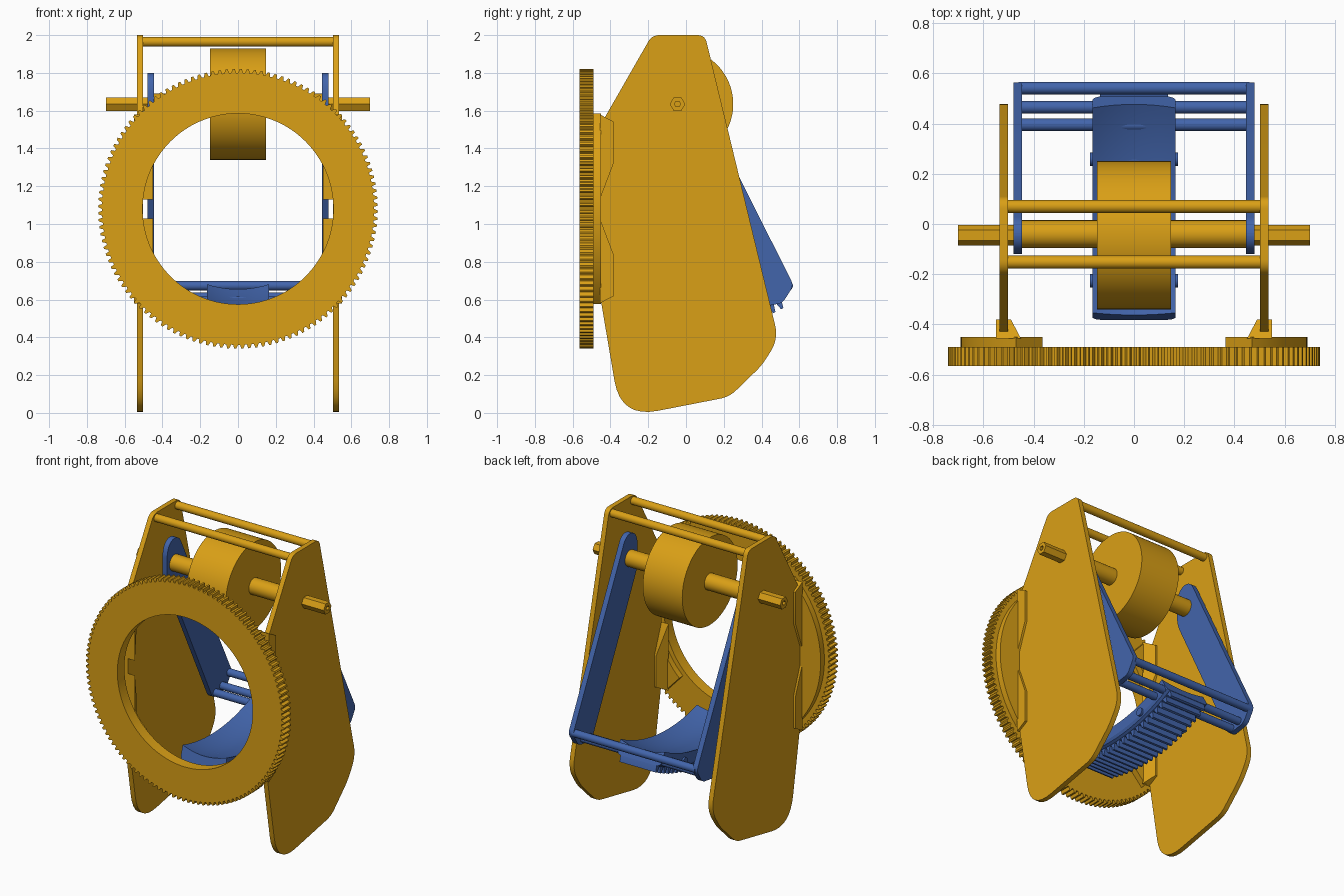
import bpy, bmesh
from math import sin, cos, pi, radians
from mathutils import Vector

cube = bpy.data.objects.get("Cube")
if cube:
    bpy.data.objects.remove(cube, do_unlink=True)


def make_material(name, rgb):
    m = bpy.data.materials.new(name)
    m.use_nodes = True
    m.diffuse_color = (*rgb, 1)
    m.node_tree.nodes["Principled BSDF"].inputs["Base Color"].default_value = (*rgb, 1)
    return m


GOLD = make_material("golden_yellow", (0.70, 0.35, 0.008))
BLUE = make_material("medium_blue", (0.055, 0.13, 0.41))
AXLE_Y, AXLE_Z = -0.045, 1.635


def finish(name, bm, mat):
    bmesh.ops.recalc_face_normals(bm, faces=bm.faces[:])
    mesh = bpy.data.meshes.new(name)
    bm.to_mesh(mesh)
    bm.free()
    mesh.materials.append(mat)
    ob = bpy.data.objects.new(name, mesh)
    bpy.context.collection.objects.link(ob)
    bpy.ops.object.select_all(action="DESELECT")
    ob.select_set(True)
    bpy.context.view_layer.objects.active = ob
    bpy.ops.object.shade_smooth_by_angle(angle=radians(25))
    return ob


def loft(name, rings, mat):
    """Skin a list of equal closed sections and cap the ends."""
    bm = bmesh.new()
    loops = [[bm.verts.new(p) for p in ring] for ring in rings]
    n = len(loops[0])
    for a, b in zip(loops, loops[1:]):
        for i in range(n):
            j = (i + 1) % n
            bm.faces.new((a[i], a[j], b[j], b[i]))
    bm.faces.new(loops[0])
    bm.faces.new(loops[-1])
    return finish(name, bm, mat)


def prism_x(name, pts, x0, x1, mat):
    return loft(name, [[(x, y, z) for y, z in pts] for x in (x0, x1)], mat)


def rod(name, y, z, radius, x0, x1, mat, sides=32):
    pts = [(y + radius * cos(2 * pi * i / sides), z + radius * sin(2 * pi * i / sides))
           for i in range(sides)]
    return prism_x(name, pts, x0, x1, mat)


def band(name, outer, inner, place, d0, d1, mat, closed):
    """Solid between two matching outlines, given depth by place(u, v, d)."""
    bm = bmesh.new()
    rows = [[bm.verts.new(place(u, v, d)) for u, v in line]
            for line, d in ((outer, d0), (outer, d1), (inner, d1), (inner, d0))]
    n = len(outer)
    for k in range(4):
        a, b = rows[k], rows[(k + 1) % 4]
        for i in range(n if closed else n - 1):
            j = (i + 1) % n
            bm.faces.new((a[i], a[j], b[j], b[i]))
    if not closed:
        for i in (0, n - 1):
            bm.faces.new([r[i] for r in rows])
    return finish(name, bm, mat)


def rounded(corners, steps=8):
    """Round each (y, z, radius) corner with a short curve."""
    out = []
    for i, (y, z, r) in enumerate(corners):
        p = Vector((y, z))
        if r == 0:
            out.append((y, z))
            continue
        a = (Vector(corners[i - 1][:2]) - p).normalized()
        b = (Vector(corners[(i + 1) % len(corners)][:2]) - p).normalized()
        s, e = p + a * r, p + b * r
        for k in range(steps + 1):
            t = k / steps
            out.append(tuple(s * (1 - t) ** 2 + p * 2 * t * (1 - t) + e * t * t))
    return out


def polar(r, t):
    return r * cos(t), r * sin(t)


def on_ring(u, v, d):
    return u, d, 1.08 + v


def in_side(u, v, d):
    return d, u, v


# Toothed ring at the front
teeth, outer, inner = 124, [], []
for i in range(teeth):
    for f, r in ((0, .72), (.3, .72), (.45, .74), (.75, .74)):
        t = 2 * pi * (i + f) / teeth
        outer.append(polar(r, t))
        inner.append(polar(.505, t))
band("toothed_ring", outer, inner, on_ring, -.565, -.49, GOLD, True)

# Outlines of the side parts, in y and z
panel = rounded([(-.18, 2, .04), (.1, 2, .04), (.49, .39, .08), (.4, .25, .04),
                 (.23, .085, .05), (-.345, -.027, .2), (-.455, .62, .03),
                 (-.455, 1.52, .03)])
arm = rounded([(-.085, 1.8, .05), (.005, 1.8, .05), (.57, .675, .03), (.51, .58, .03),
               (.37, .56, .04), (-.12, 1.55, .05), (-.12, 1.73, .04)])
hexagon = [polar(.041, i * pi / 3) for i in range(6)]

for s, side in ((1, "left"), (-1, "right")):
    prism_x(side + "_side_panel", panel, s * .502, s * .535, GOLD)
    prism_x(side + "_swing_arm", arm, s * .445, s * .48, BLUE)

    # Hexagonal axle end with a bore
    hex_out = [(AXLE_Y + u, AXLE_Z + v) for u, v in hexagon]
    hex_in = [(AXLE_Y + u * .4, AXLE_Z + v * .4) for u, v in hexagon]
    band(side + "_hex_end", hex_out, hex_in, in_side, s * .48, s * .7, GOLD, True)

    # Curved flange that joins the panel to the ring
    angles = [radians(-47 + 94 * i / 32) for i in range(33)]
    edge = [[(s * u, v) for u, v in (polar(r, t) for t in angles)] for r in (.69, .535)]
    band(side + "_flange", edge[0], edge[1], on_ring, -.492, -.45, GOLD, False)

    # Tapered gussets above and below the middle
    for m, level in ((1, "upper"), (-1, "lower")):
        foot = [(x, -.456, 1.08 + m * h) for x, h in
                ((s * .45, .05), (s * .55, .05), (s * .55, .5), (s * .45, .5))]
        top = [(x, -.38, 1.08 + m * h) for x, h in
               ((s * .49, .25), (s * .55, .25), (s * .55, .46), (s * .49, .46))]
        loft(f"{side}_{level}_gusset", [foot, top], GOLD)

# Tie rods, axle and drum
for name, y in (("front_tie_rod", -.152), ("back_tie_rod", .07)):
    rod(name, y, 1.965, .026, -.51, .51, GOLD)
rod("axle", AXLE_Y + .005, AXLE_Z, .055, -.46, .46, GOLD)
rod("drum", AXLE_Y, AXLE_Z, .295, -.147, .147, GOLD, 96)

# Rods between the swing arms
for name, y, z in (("back", .541, .673), ("middle", .465, .612), ("front", .395, .592)):
    rod(name + "_arm_rod", y, z, .025, -.46, .46, BLUE)


def swing(r, t):
    return AXLE_Y + r * sin(t), AXLE_Z - r * cos(t)


# Curved shoe with a hollow upper face
START, END = radians(-16.6), radians(28)
section = [(-.165 + .33 * i / 12, 1.11 - .03 * ((i - 6) / 6) ** 2) for i in range(13)]
section += [(.165, 1.15), (.155, 1.168), (.14, 1.175),
            (-.14, 1.175), (-.155, 1.168), (-.165, 1.15)]
rings = []
for i in range(37):
    t = START + (END - START) * i / 36
    rings.append([(x, *swing(r, t)) for x, r in section])
loft("curved_shoe", rings, BLUE)

# Toothed rack under the shoe
count, outer, inner = 20, [], []
for i in range(count):
    for f, r in ((0, 1.178), (.25, 1.178), (.45, 1.217), (.75, 1.217), (.95, 1.178)):
        t = START + (END - START) * (i + f) / count
        outer.append(swing(r, t))
        inner.append(swing(1.16, t))
band("shoe_rack", outer, inner, in_side, -.135, .135, BLUE, False)

# Pins through the shoe
for name, t in (("front_pin", -.16), ("back_pin", .27)):
    rod(name, *swing(1.135, t), .026, -.176, .176, BLUE, 24)
